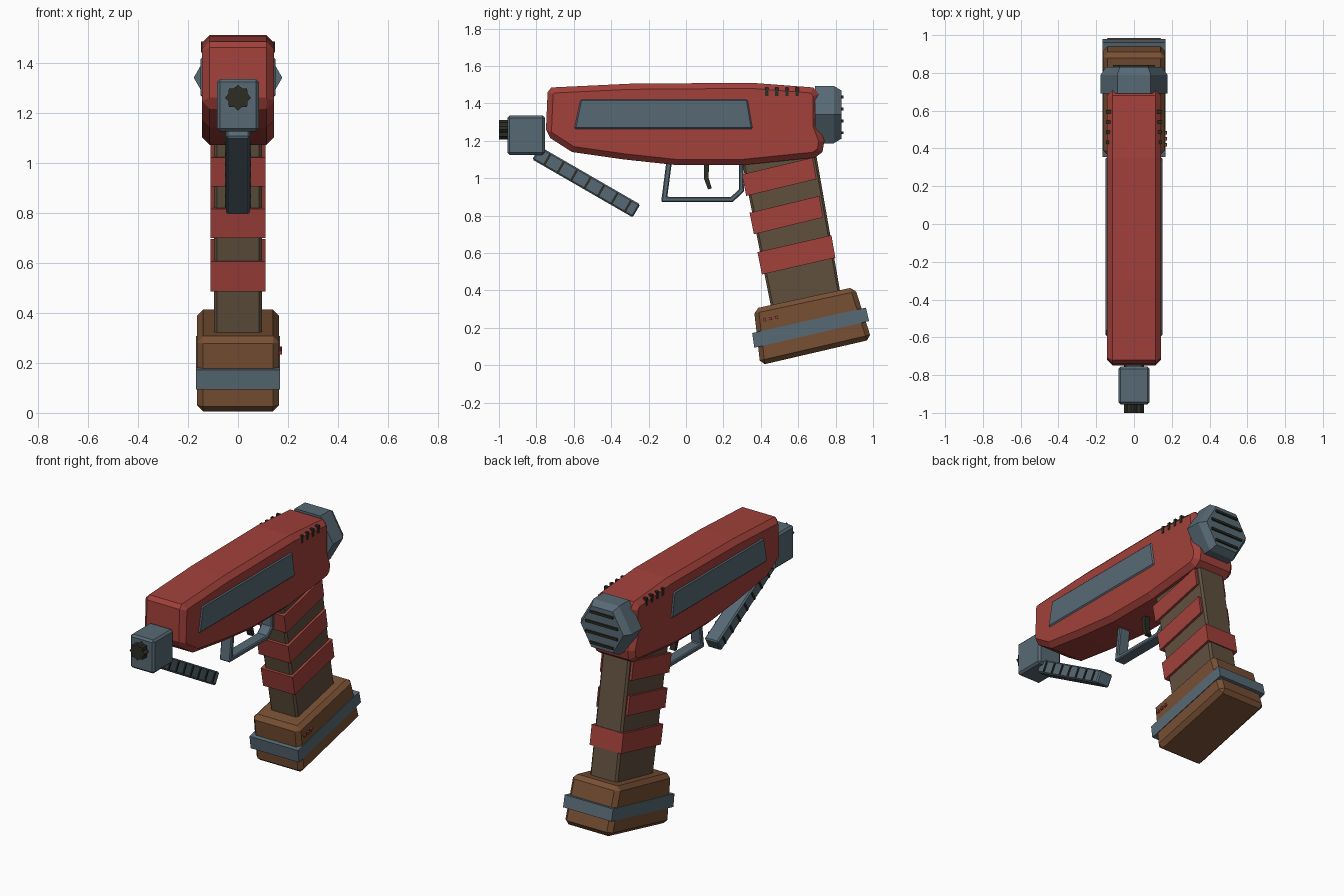
import bpy
import bmesh
from math import radians, sin, cos, pi
from mathutils import Matrix, Vector

if "Cube" in bpy.data.objects:
    bpy.data.objects.remove(bpy.data.objects["Cube"], do_unlink=True)


def material(name, rgb):
    m = bpy.data.materials.new(name)
    m.use_nodes = True
    m.diffuse_color = (*rgb, 1)
    m.node_tree.nodes["Principled BSDF"].inputs["Base Color"].default_value = (*rgb, 1)
    return m


RED = material("red", (0.36, 0.052, 0.043))
GREY = material("blue grey", (0.096, 0.142, 0.175))
TAN = material("tan brown", (0.185, 0.08, 0.034))
BROWN = material("dull brown", (0.118, 0.08, 0.048))
DARK = material("near black", (0.026, 0.026, 0.018))


def finish(name, bm, mat, bevel=0.0, limit=50):
    bmesh.ops.recalc_face_normals(bm, faces=bm.faces)
    me = bpy.data.meshes.new(name)
    bm.to_mesh(me)
    bm.free()
    me.materials.append(mat)
    ob = bpy.data.objects.new(name, me)
    bpy.context.collection.objects.link(ob)
    if bevel:
        mod = ob.modifiers.new("chamfer", "BEVEL")
        mod.width = bevel
        mod.segments = 1
        mod.limit_method = "ANGLE"
        mod.angle_limit = radians(limit)
    return ob


def prism(name, outline, half, mat, bevel=0.0, x=0.0, limit=50):
    """Side outline of (y, z) points, extruded across x."""
    bm = bmesh.new()
    face = bm.faces.new([bm.verts.new((x - half, y, z)) for y, z in outline])
    ext = bmesh.ops.extrude_face_region(bm, geom=[face])
    moved = [v for v in ext["geom"] if isinstance(v, bmesh.types.BMVert)]
    bmesh.ops.translate(bm, verts=moved, vec=(2 * half, 0, 0))
    return finish(name, bm, mat, bevel, limit)


def rect(y, z, w, h, angle=0):
    """Rectangle outline centred on (y, z), tilted by angle in degrees."""
    c, s = cos(radians(angle)), sin(radians(angle))
    return [(y + a * c - b * s, z + a * s + b * c)
            for a, b in ((-w / 2, -h / 2), (w / 2, -h / 2), (w / 2, h / 2), (-w / 2, h / 2))]


def lathe(name, rings, sides, z, mat, star=1.0):
    """Rings of (y, radius) joined along y; star pulls in every other corner."""
    bm = bmesh.new()
    loops = []
    for y, r in rings:
        loops.append([])
        for i in range(sides):
            a, q = 2 * pi * i / sides, r * (star if i % 2 else 1)
            loops[-1].append(bm.verts.new((q * cos(a), y, z + q * sin(a))))
    for a, b in zip(loops, loops[1:]):
        for i in range(sides):
            j = (i + 1) % sides
            bm.faces.new((a[i], a[j], b[j], b[i]))
    bm.faces.new(loops[0])
    bm.faces.new(loops[-1])
    return finish(name, bm, mat)


# Main body
prism("body", [(-0.75, 1.23), (-0.61, 1.14), (-0.33, 1.10), (-0.05, 1.07), (0.3, 1.07),
               (0.69, 1.11), (0.73, 1.14), (0.74, 1.2), (0.71, 1.28), (0.71, 1.45),
               (0.68, 1.485), (0.35, 1.51), (-0.3, 1.505), (-0.72, 1.485), (-0.74, 1.46)],
      0.143, RED, 0.03)

# Side panels and top vents
for side, s in (("left", 1), ("right", -1)):
    prism(f"side_panel_{side}", [(-0.598, 1.262), (0.357, 1.262), (0.33, 1.422), (-0.565, 1.422)],
          0.012, GREY, 0.008, x=s * 0.138)
    for i in range(4):
        prism(f"vent_{side}_{i + 1}", rect(0.432 + i * 0.054, 1.462, 0.018, 0.045),
              0.012, DARK, x=s * 0.135)

# Rear cap with grille bars
lathe("rear_cap", [(0.69, 0.177), (0.79, 0.177), (0.832, 0.148)], 6, 1.34, GREY)
for i in range(4):
    dz = (i - 1.5) * 0.064
    prism(f"grille_bar_{i + 1}", rect(0.832, 1.338 + dz, 0.022, 0.014),
          0.128 - abs(dz) * 0.5, DARK)

# Nozzle
prism("nozzle_block", rect(-0.855, 1.23, 0.2, 0.21), 0.083, GREY, 0.012)
lathe("muzzle", [(-1.0, 0.052), (-0.94, 0.052)], 16, 1.26, DARK, star=0.78)

# Slanted magazine arm with ribs
def along_arm(t):
    return -0.265 - t * 0.866, 0.825 + t * 0.5


prism("magazine_arm", rect(*along_arm(0.31), 0.62, 0.08, -30), 0.047, GREY, 0.008)
for i in range(7):
    prism(f"arm_rib_{i + 1}", rect(*along_arm(0.052 + i * 0.083), 0.012, 0.062, -30), 0.052, DARK)

# Trigger and guard
prism("trigger_guard", [(-0.105, 1.09), (-0.133, 0.872), (0.25, 0.872), (0.31, 0.93), (0.305, 1.09),
                        (0.283, 1.09), (0.283, 0.94), (0.24, 0.9), (-0.1, 0.9), (-0.075, 1.09)],
      0.037, GREY, 0.006)
prism("trigger", [(0.095, 1.09), (0.095, 1.0), (0.118, 0.94), (0.138, 0.945),
                  (0.12, 1.005), (0.125, 1.09)], 0.018, DARK)


# Grip: straight front and back edges
def front_y(z):
    return 0.313 + (1.02 - z) * 0.2


def back_y(z):
    return 0.697 + (1.12 - z) * 0.175


prism("grip", [(front_y(0.28), 0.28), (back_y(0.36), 0.36), (back_y(1.15), 1.15),
               (front_y(1.1), 1.1)], 0.095, BROWN, 0.012)

# Grip bands; only the lowest wraps round the back
for i, (low, high) in enumerate(((0.905, 1.02), (0.70, 0.815), (0.485, 0.605))):
    back = 0.006 if i == 2 else -0.022
    prism(f"grip_band_{i + 1}",
          [(front_y(low) - 0.014, low), (back_y(low + 0.09) + back, low + 0.09),
           (back_y(high + 0.09) + back, high + 0.09), (front_y(high) - 0.014, high)],
          0.11, RED)

# Battery base, strap and indicator lights
prism("battery_base", [(0.397, 0.0), (0.992, 0.138), (0.902, 0.418), (0.363, 0.302)],
      0.164, TAN, 0.025)
prism("battery_strap", [(0.365, 0.093), (0.979, 0.236), (0.962, 0.308), (0.354, 0.172)],
      0.168, GREY)
for i in range(3):
    prism(f"indicator_light_{i + 1}", rect(0.42 + i * 0.032, 0.242 + i * 0.007, 0.016, 0.016, 13),
          0.01, RED, x=0.165)
